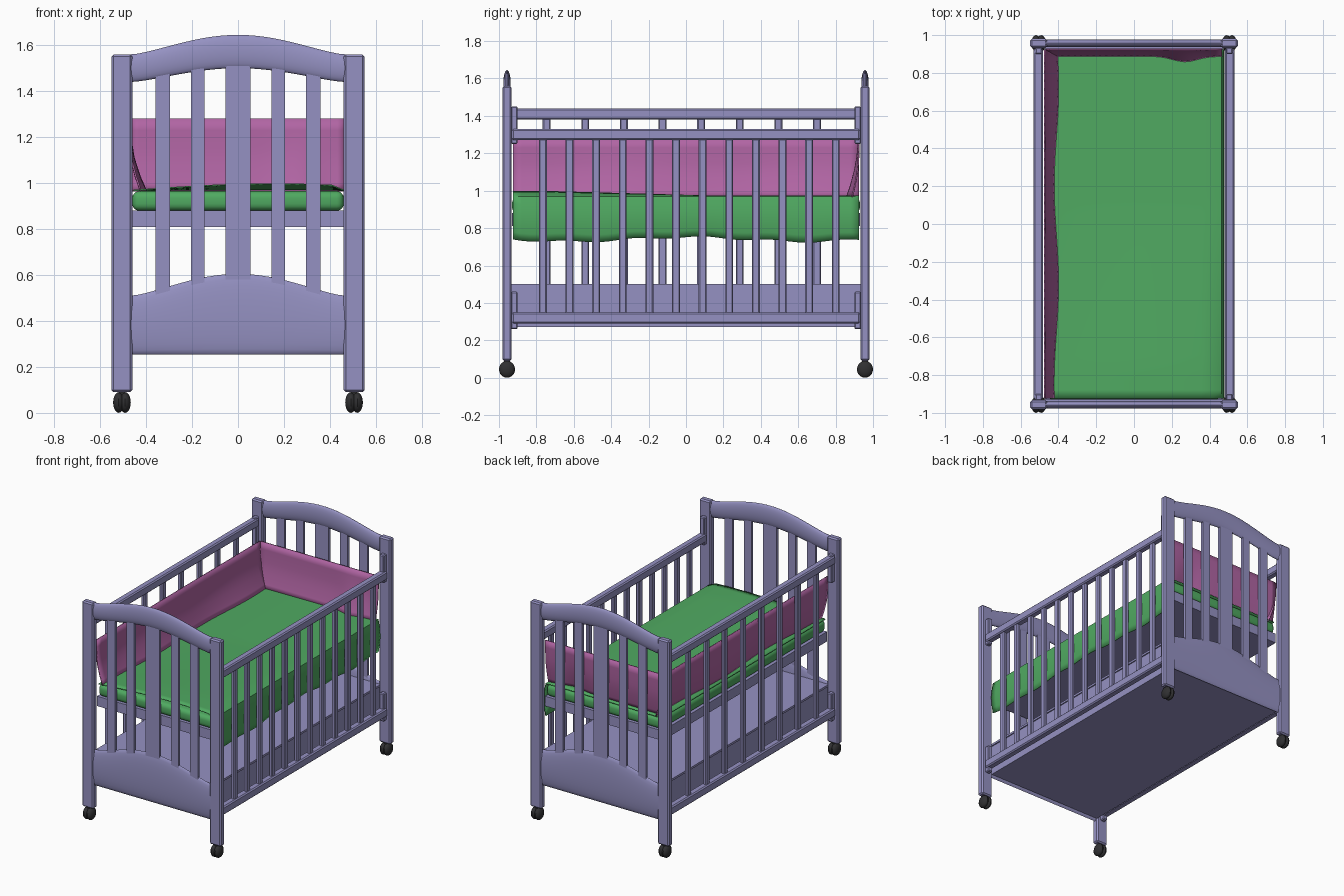
import bpy, bmesh, math

old = bpy.data.objects.get("Cube")
if old:
    bpy.data.objects.remove(old, do_unlink=True)


def material(name, rgb):
    m = bpy.data.materials.new(name)
    m.use_nodes = True
    m.diffuse_color = (*rgb, 1)
    m.node_tree.nodes["Principled BSDF"].inputs["Base Color"].default_value = (*rgb, 1)
    return m


PAINT = material("lavender paint", (0.30, 0.285, 0.54))
GREEN = material("green sheet", (0.08, 0.40, 0.12))
PINK = material("pink fabric", (0.44, 0.13, 0.37))
RUBBER = material("dark rubber", (0.03, 0.03, 0.032))


def finish(name, bm, mat, smooth=True):
    bmesh.ops.recalc_face_normals(bm, faces=bm.faces)
    mesh = bpy.data.meshes.new(name)
    bm.to_mesh(mesh)
    bm.free()
    mesh.materials.append(mat)
    ob = bpy.data.objects.new(name, mesh)
    bpy.context.collection.objects.link(ob)
    if smooth:
        bpy.ops.object.select_all(action="DESELECT")
        ob.select_set(True)
        bpy.context.view_layer.objects.active = ob
        bpy.ops.object.shade_smooth_by_angle(angle=math.radians(35))
    return ob


def box(name, xs, ys, zs, mat=PAINT, bevel=0.0, segments=1):
    bm = bmesh.new()
    bmesh.ops.create_cube(bm, size=1)
    for v in bm.verts:
        for i, (a, b) in enumerate((xs, ys, zs)):
            v.co[i] = a + (b - a) * (v.co[i] + 0.5)
    if bevel:
        bmesh.ops.bevel(bm, geom=bm.edges[:], offset=bevel, segments=segments,
                        profile=0.5, affect="EDGES")
    return finish(name, bm, mat, segments > 1)


def surface(name, f, nu, nv, mat, thickness=0.0):
    """Grid surface from a function of u and v, both running 0 to 1."""
    bm = bmesh.new()
    rows = [[bm.verts.new(f(i / nu, j / nv)) for j in range(nv + 1)] for i in range(nu + 1)]
    for a, b in zip(rows, rows[1:]):
        for j in range(nv):
            bm.faces.new((a[j], b[j], b[j + 1], a[j + 1]))
    bmesh.ops.remove_doubles(bm, verts=bm.verts, dist=1e-5)
    ob = finish(name, bm, mat)
    if thickness:
        mod = ob.modifiers.new("thickness", "SOLIDIFY")
        mod.thickness = thickness
        mod.offset = 0
    return ob


def along(points, t):
    """Point on a polyline at fraction t, by index."""
    s = t * (len(points) - 1)
    i = min(int(s), len(points) - 2)
    k = s - i
    return [a + (b - a) * k for a, b in zip(points[i], points[i + 1])]


def arch(x, side, middle):
    c = max(0, math.cos(math.pi / 2 * min(1, abs(x) / 0.46)))
    return side + (middle - side) * c ** 1.3


def arched_panel(name, yc, low, high):
    """Bulged board whose lower and upper edges follow arches."""
    def f(u, v):
        x = -0.47 + 0.94 * u
        lo, hi = arch(x, *low), arch(x, *high)
        a = 2 * math.pi * v
        return (x, yc + 0.02 * math.sin(a), (lo + hi) / 2 + (hi - lo) / 2 * math.cos(a))
    surface(name, f, 28, 24, PAINT)


# End frames: posts, arched boards, slats and casters
for end, s in (("front", -1), ("back", 1)):
    yc = 0.957 * s
    arched_panel(end + "_top_arch", yc, (1.44, 1.50), (1.56, 1.645))
    arched_panel(end + "_lower_panel", yc, (0.255, 0.255), (0.51, 0.605))
    for i, (x, half) in enumerate(((-0.328, 0.032), (-0.175, 0.03), (0, 0.055),
                                   (0.175, 0.03), (0.328, 0.032))):
        box(f"{end}_slat_{i}", (x - half, x + half), (yc - 0.01, yc + 0.01), (0.45, 1.53))
    for side, d in (("right", -1), ("left", 1)):
        xc = 0.505 * d
        box(f"{end}_{side}_post", (xc - 0.045, xc + 0.045), (yc - 0.024, yc + 0.024),
            (0.09, 1.56), bevel=0.009)
        box(f"{end}_{side}_caster_stem", (xc - 0.015, xc + 0.015), (yc - 0.015, yc + 0.015),
            (0.05, 0.1), RUBBER)
        for k in (-1, 1):
            bm = bmesh.new()
            bmesh.ops.create_uvsphere(bm, u_segments=14, v_segments=10, radius=1)
            for v in bm.verts:
                v.co = (xc + 0.014 * k + 0.025 * v.co.x, yc + 0.043 * v.co.y,
                        0.045 + 0.045 * v.co.z)
            finish(f"{end}_{side}_caster_{'inner' if k * d < 0 else 'outer'}", bm, RUBBER)
        # Guides that hold the side rails
        for level, z in (("lower", 0.26), ("upper", 1.25)):
            yb = 0.918 * s
            box(f"{end}_{side}_{level}_guide", (xc - 0.018, xc + 0.018),
                (yb - 0.018, yb + 0.018), (z, z + 0.2), bevel=0.006)

# Barred sides: the left one is lowered and has closer bars
for side, d, top, count, first, step in (("left", 1, 1.27, 12, -0.765, 0.1423),
                                         ("right", -1, 1.38, 8, -0.745, 0.2065)):
    xc = 0.507 * d
    for level, z in (("bottom", 0.29), ("top", top)):
        box(f"{side}_{level}_rail", (xc - 0.025, xc + 0.025), (-0.93, 0.93),
            (z, z + 0.06), bevel=0.008)
    for i in range(count):
        y = first + step * i
        box(f"{side}_bar_{i}", (xc - 0.014, xc + 0.014), (y - 0.021, y + 0.021),
            (0.32, top + 0.03), bevel=0.006)

# Storage box below and the mattress base
box("storage_box", (-0.462, 0.462), (-0.94, 0.94), (0.27, 0.49))
box("storage_lid", (-0.47, 0.47), (-0.94, 0.94), (0.485, 0.50))
box("mattress_base", (-0.465, 0.465), (-0.93, 0.93), (0.81, 0.88))

# Mattress with a loose sheet hanging over the left side
box("mattress", (-0.46, 0.46), (-0.93, 0.93), (0.88, 0.965), GREEN, 0.03, 4)


def sheet(u, v):
    y = -0.925 + 1.85 * v
    if u < 0.75:
        x = -0.455 + 0.915 * u / 0.75
        swell = max(0, math.cos((x - 0.15) * 2.6)) * max(0.15, min(1, 0.25 - y))
        return (x, y, 0.968 + 0.028 * swell)
    t = (u - 0.75) / 0.25
    hem = 0.74 + 0.012 * math.sin(5 * y + 1.5) + 0.006 * math.sin(17 * y)
    return (0.462 + 0.014 * math.sin(math.pi * t), y, 0.968 + (hem - 0.968) * t)


surface("sheet", sheet, 24, 40, GREEN, 0.006)

# Padded bumper along the right side and the back
SECTION = ((0.06, 0.965), (0.035, 1.03), (0.012, 1.11), (0.004, 1.18), (0.0, 1.28))


def side_bumper(u, v):
    inset, z = along(SECTION, v)
    y = -0.925 + 1.85 * u
    ripple = 0.012 * math.sin(6 * y + 3.5) * (1 - v)
    return (-0.472 + inset + ripple, y, z)


def back_bumper(u, v):
    inset, z = along(SECTION, v)
    x = -0.465 + 0.93 * u
    fold = 0.03 * math.exp(-((x - 0.27) / 0.09) ** 2) * (1 - v)
    return (x, 0.925 - inset * 0.6 - fold, z)


surface("side_bumper", side_bumper, 40, 8, PINK, 0.008)
surface("back_bumper", back_bumper, 28, 8, PINK, 0.008)
